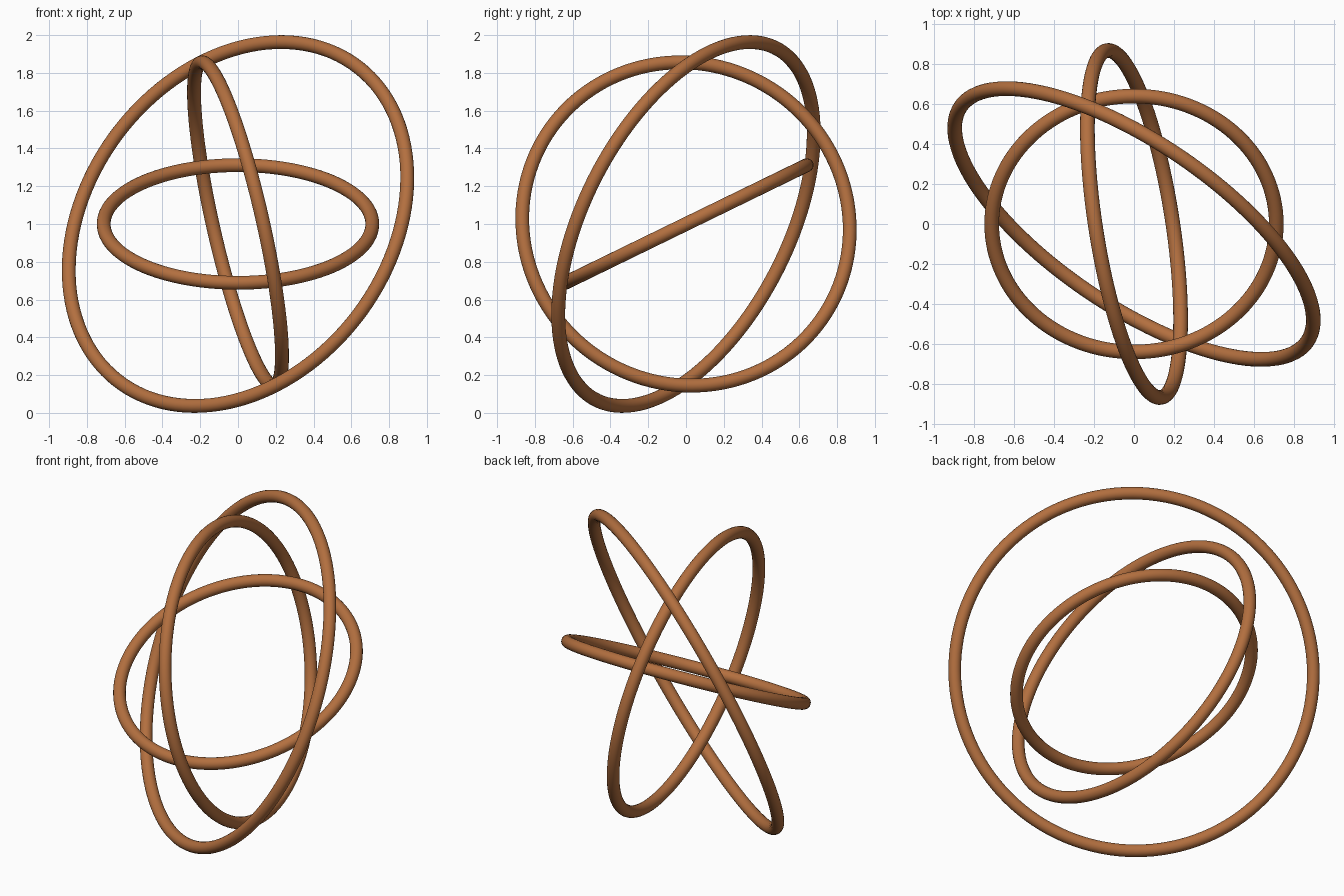
import bpy
from mathutils import Vector

if "Cube" in bpy.data.objects:
    bpy.data.objects.remove(bpy.data.objects["Cube"])

TUBE = 0.0366  # tube radius shared by all rings

copper = bpy.data.materials.new("copper")
copper.diffuse_color = (0.45, 0.16, 0.05, 1)
copper.use_nodes = True
copper.node_tree.nodes["Principled BSDF"].inputs["Base Color"].default_value = copper.diffuse_color


def ring(name, radius, axis):
    """Smooth round ring centred at z = 1, facing along axis."""
    bpy.ops.mesh.primitive_torus_add(
        major_radius=radius, minor_radius=TUBE,
        major_segments=128, minor_segments=20,
        location=(0, 0, 1),
        rotation=Vector(axis).to_track_quat('Z', 'Y').to_euler())
    obj = bpy.context.object
    obj.name = name
    obj.data.materials.append(copper)
    bpy.ops.object.shade_smooth()


# Three nested rings, each tilted its own way
ring("inner_ring", 0.711, (0, -0.438, 0.899))
ring("middle_ring", 0.877, (0.964, 0.150, 0.219))
ring("outer_ring", 1.046, (0.516, 0.763, -0.390))
